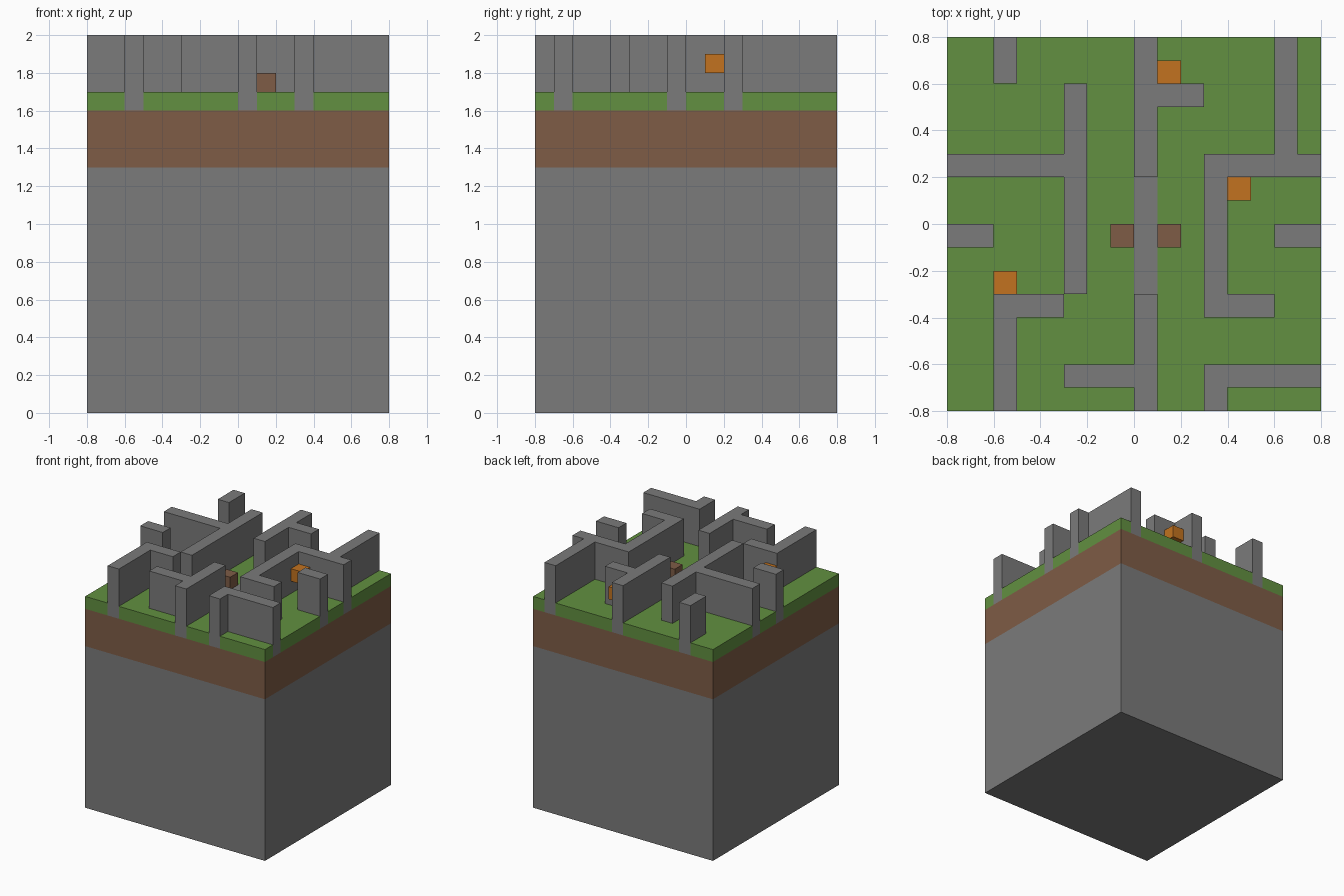
import bpy
import bmesh
from math import radians

old = bpy.data.objects.get("Cube")
if old:
    bpy.data.objects.remove(old, do_unlink=True)

U = 0.1   # size of one grid cell
HALF = 8  # the ground spans -HALF..HALF cells


def material(name, rgb):
    mat = bpy.data.materials.new(name)
    mat.use_nodes = True
    mat.diffuse_color = (*rgb, 1)
    mat.node_tree.nodes["Principled BSDF"].inputs["Base Color"].default_value = (*rgb, 1)
    return mat


STONE = material("stone_grey", (0.197, 0.197, 0.197))
DIRT = material("dirt_brown", (0.209, 0.107, 0.061))
GRASS = material("grass_green", (0.122, 0.279, 0.052))
LAMP = material("lamp_orange", (0.54, 0.171, 0.014))


def cells_in(x0, x1, y0, y1):
    return {(x, y) for x in range(x0, x1) for y in range(y0, y1)}


def raise_cells(name, cells, z0, z1, mat, flush=frozenset(), bottom=True):
    """Raise a plan of cells into one shell, leaving out sides against its own or flush cells."""
    bm = bmesh.new()

    def face(*points):
        bm.faces.new([bm.verts.new((x * U, y * U, z * U)) for x, y, z in points])

    for x, y in sorted(cells):
        ring = [(x, y), (x + 1, y), (x + 1, y + 1), (x, y + 1)]
        face(*[(*p, z1) for p in ring])
        if bottom:
            face(*[(*p, z0) for p in reversed(ring)])
        beside = [(x, y - 1), (x + 1, y), (x, y + 1), (x - 1, y)]
        for i, cell in enumerate(beside):
            if cell not in cells and cell not in flush:
                a, b = ring[i], ring[(i + 1) % 4]
                face((*a, z0), (*b, z0), (*b, z1), (*a, z1))
    # Join the cells and merge the flat areas into clean faces
    bmesh.ops.remove_doubles(bm, verts=bm.verts, dist=U / 100)
    bmesh.ops.dissolve_limit(bm, angle_limit=radians(1), verts=bm.verts, edges=bm.edges)
    mesh = bpy.data.meshes.new(name)
    bm.to_mesh(mesh)
    bm.free()
    mesh.materials.append(mat)
    obj = bpy.data.objects.new(name, mesh)
    bpy.context.collection.objects.link(obj)
    return obj


def slab(name, z0, z1, mat):
    bpy.ops.mesh.primitive_cube_add(size=1, location=(0, 0, (z0 + z1) / 2 * U))
    obj = bpy.context.object
    obj.name = name
    obj.scale = (2 * HALF * U, 2 * HALF * U, (z1 - z0) * U)
    obj.data.materials.append(mat)


# Ground layers
slab("stone_base", 0, 13, STONE)
slab("dirt_layer", 13, 16, DIRT)

# Maze wall plan: x0, x1, y0, y1 in cells
WALLS = [
    (-6, -5, 6, 8), (-3, -2, -3, 6), (-8, -3, 2, 3),    # back left of plan
    (0, 1, 2, 8), (1, 3, 5, 6),                         # back spine
    (6, 7, 3, 8), (3, 8, 2, 3), (3, 4, -4, 2), (4, 6, -4, -3),
    (6, 8, -1, 0), (-8, -6, -1, 0),                     # side stubs
    (-6, -3, -4, -3), (-6, -5, -8, -4),
    (0, 1, -8, -3), (-3, 0, -7, -6),                    # front spine
    (3, 8, -7, -6), (3, 4, -8, -7),
]
walls = set().union(*(cells_in(*w) for w in WALLS))
path = cells_in(0, 1, -3, 2)
ground = cells_in(-HALF, HALF, -HALF, HALF)

raise_cells("maze_walls", walls, 16, 20, STONE)
raise_cells("stone_path", path, 16, 17, STONE, flush=ground, bottom=False)
raise_cells("grass_layer", ground - walls - path, 16, 17, GRASS, flush=ground, bottom=False)

# Low wooden blocks either side of the path
for side, x in (("right", -1), ("left", 1)):
    raise_cells("wooden_block_" + side, {(x, -1)}, 17, 18, DIRT)

# Lamps fixed to the walls
for place, cell in (("back", (1, 6)), ("left", (4, 1)), ("right", (-6, -3))):
    raise_cells("wall_lamp_" + place, {cell}, 18, 19, LAMP)
